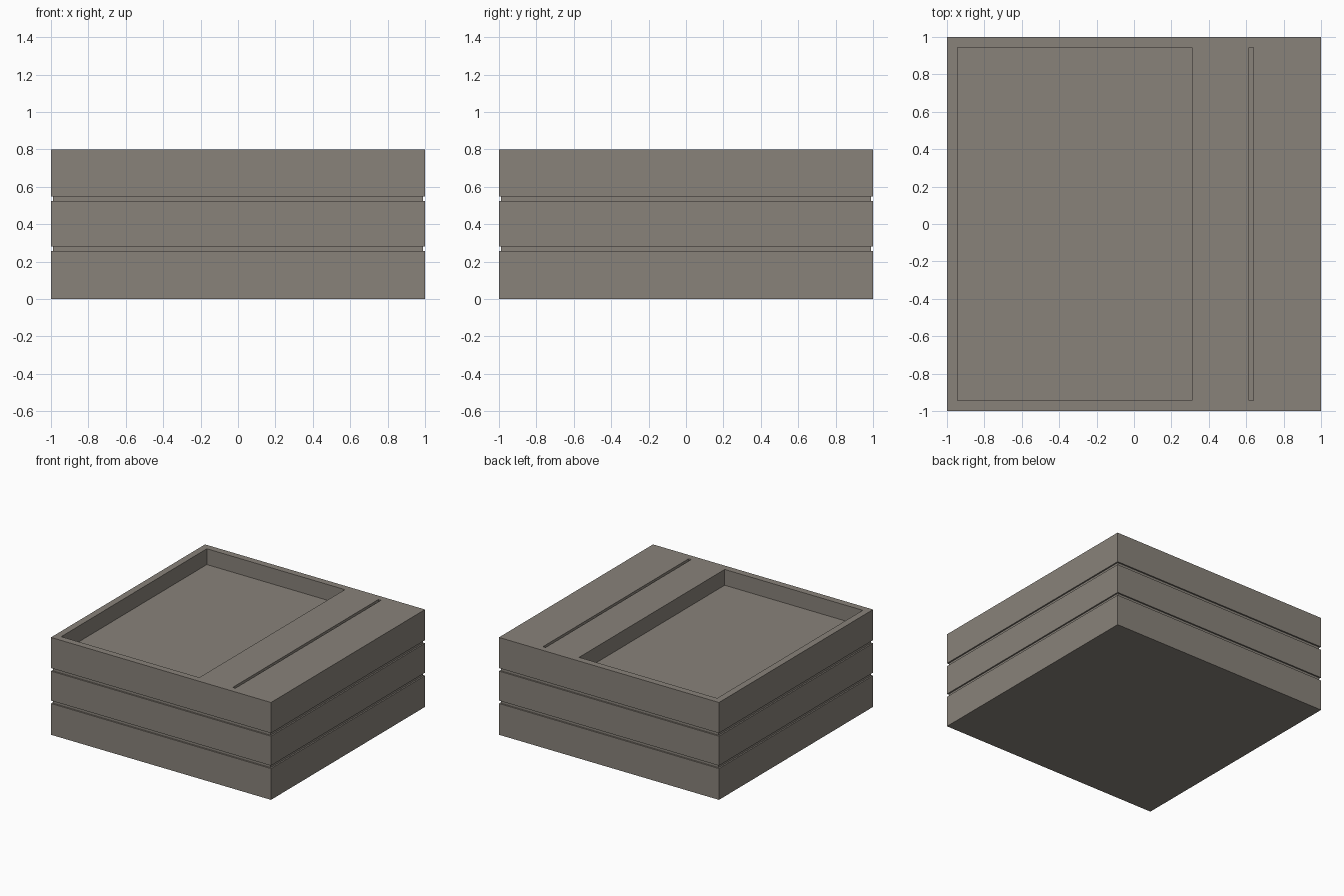
import bpy
import bmesh

cube = bpy.data.objects.get("Cube")
if cube:
    bpy.data.objects.remove(cube, do_unlink=True)

# Single warm grey colour
GREY = (0.25, 0.225, 0.195, 1.0)
grey = bpy.data.materials.new("warm_grey")
grey.use_nodes = True
grey.diffuse_color = GREY
bsdf = next(n for n in grey.node_tree.nodes if n.type == "BSDF_PRINCIPLED")
bsdf.inputs["Base Color"].default_value = GREY
bsdf.inputs["Roughness"].default_value = 0.8


def make_object(name, bm):
    bmesh.ops.recalc_face_normals(bm, faces=bm.faces[:])
    mesh = bpy.data.meshes.new(name)
    bm.to_mesh(mesh)
    bm.free()
    mesh.materials.append(grey)
    obj = bpy.data.objects.new(name, mesh)
    bpy.context.collection.objects.link(obj)
    return obj


def square_stack(name, profile):
    """Loft square sections, given as (half width, height), into a closed solid."""
    bm = bmesh.new()
    rings = [[bm.verts.new((sx * h, sy * h, z))
              for sx, sy in ((-1, -1), (1, -1), (1, 1), (-1, 1))]
             for h, z in profile]
    for low, high in zip(rings, rings[1:]):
        for i in range(4):
            j = (i + 1) % 4
            bm.faces.new((low[i], low[j], high[j], high[i]))
    bm.faces.new(rings[0][::-1])
    bm.faces.new(rings[-1])
    return make_object(name, bm)


def box(name, low, high):
    bm = bmesh.new()
    bmesh.ops.create_cube(bm, size=1)
    for v in bm.verts:
        v.co = [a if c < 0 else b for c, a, b in zip(v.co, low, high)]
    return make_object(name, bm)


def cut(target, cutter):
    cutter.hide_render = True
    mod = target.modifiers.new(cutter.name, "BOOLEAN")
    mod.operation = "DIFFERENCE"
    mod.solver = "EXACT"
    mod.object = cutter
    bpy.context.view_layer.objects.active = target
    bpy.ops.object.modifier_apply(modifier=mod.name)
    bpy.data.objects.remove(cutter, do_unlink=True)


# Three bands separated by two shallow grooves
TOP = 0.8
GROOVE = 0.988
profile = [(1, 0)]
for z0, z1 in ((0.257, 0.281), (0.523, 0.548)):
    profile += [(1, z0), (GROOVE, z0), (GROOVE, z1), (1, z1)]
profile.append((1, TOP))
body = square_stack("grooved_box", profile)

# Wide tray recess and narrow slot in the top
cut(body, box("tray_recess", (-0.945, -0.945, TOP - 0.13), (0.31, 0.945, 1)))
cut(body, box("card_slot", (0.614, -0.945, TOP - 0.06), (0.638, 0.945, 1)))
